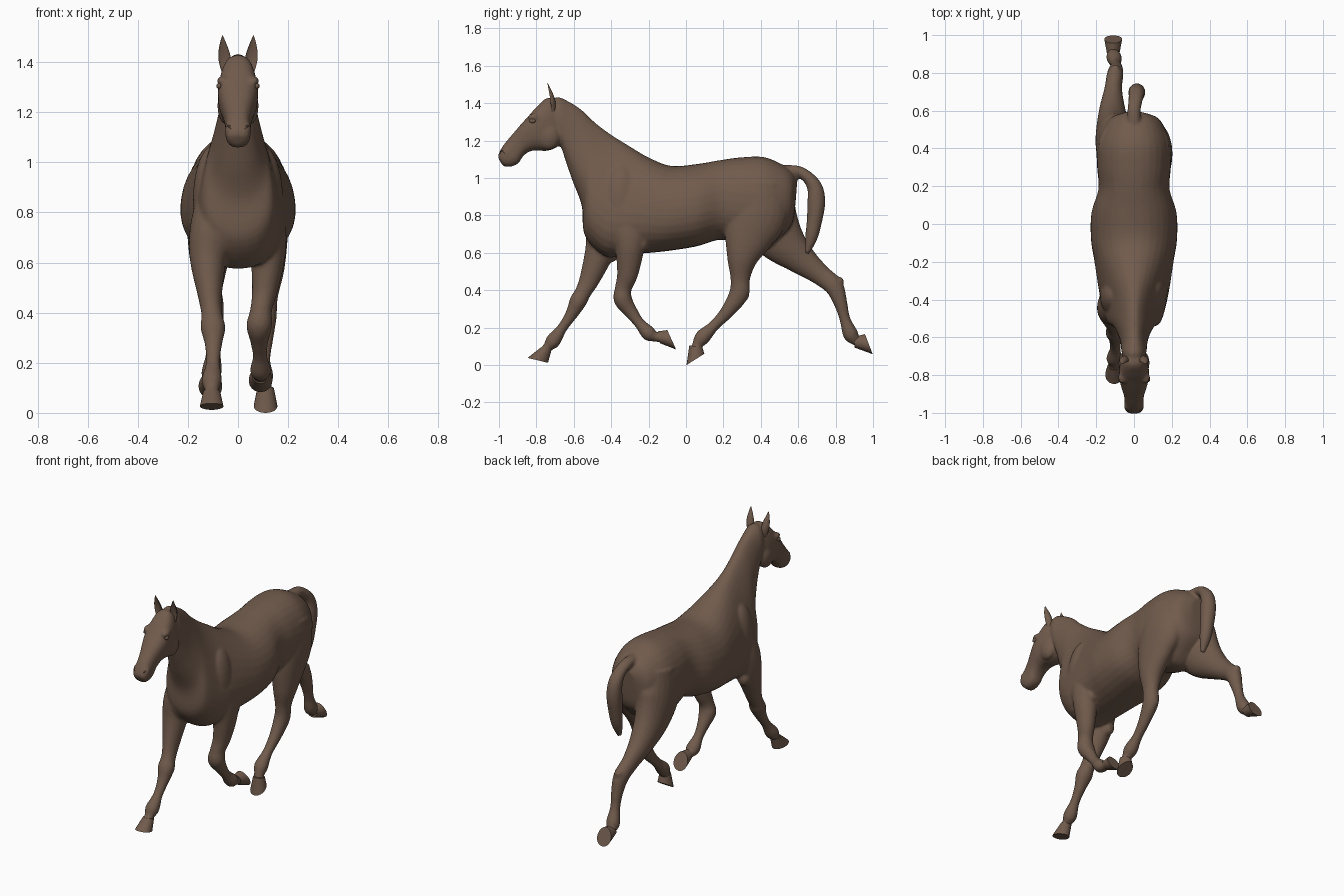
import bpy, bmesh, math
from mathutils import Vector

coat = bpy.data.materials.new("brown_coat")
coat.diffuse_color = (0.165, 0.105, 0.073, 1)


def spline(rows, n=5):
    """Catmull-Rom resampling of rows of numbers."""
    out = []
    for i in range(len(rows) - 1):
        a, b, c, d = (rows[max(i - 1, 0)], rows[i], rows[i + 1], rows[min(i + 2, len(rows) - 1)])
        for s in range(n):
            t = s / n
            out.append([0.5 * (2 * q + (r - p) * t + (2 * p - 5 * q + 4 * r - u) * t * t
                               + (3 * q - p - 3 * r + u) * t ** 3)
                        for p, q, r, u in zip(a, b, c, d)])
    return out + [list(rows[-1])]


def finish(name, bm):
    me = bpy.data.meshes.new(name)
    bm.to_mesh(me)
    bm.free()
    me.materials.append(coat)
    ob = bpy.data.objects.new(name, me)
    bpy.context.collection.objects.link(ob)
    return ob


def loft(name, rings):
    bm = bmesh.new()
    vs = [[bm.verts.new(p) for p in r] for r in rings]
    n = len(vs[0])
    for a, b in zip(vs, vs[1:]):
        for i in range(n):
            j = (i + 1) % n
            bm.faces.new((a[i], a[j], b[j], b[i]))
    bm.faces.new(vs[0])
    bm.faces.new(vs[-1])
    bmesh.ops.recalc_face_normals(bm, faces=bm.faces)
    return finish(name, bm)


def slices(name, rows, x=0.0, n=32, smooth=True, e=1.0):
    """Rows: top y, top z, bottom y, bottom z, half width, egg factor; e < 1 is boxier."""
    rings = []
    for yt, zt, yb, zb, w, k in (spline(rows) if smooth else rows):
        ring = []
        for i in range(n):
            t = 2 * math.pi * i / n
            c, s = (math.copysign(abs(v) ** e, v) for v in (math.cos(t), math.sin(t)))
            ring.append((x + w * s * (1 + k * c),
                         (yt + yb) / 2 + (yt - yb) / 2 * c,
                         (zt + zb) / 2 + (zt - zb) / 2 * c))
        rings.append(ring)
    return loft(name, rings)


def limb(name, rows, side=1, n=24):
    """Rows: x, y, z, radius in profile, radius across."""
    rows = spline(rows)
    rings = []
    for i, (x, y, z, r, w) in enumerate(rows):
        a, b = rows[max(i - 1, 0)], rows[min(i + 1, len(rows) - 1)]
        d = Vector((0, b[1] - a[1], b[2] - a[2])).normalized()
        nrm = Vector((0, -d.z, d.y))
        c = Vector((side * x, y, z))
        rings.append([c + Vector((w * math.cos(t), 0, 0)) + nrm * r * math.sin(t)
                      for t in (2 * math.pi * k / n for k in range(n))])
    return loft(name, rings)


def blob(name, loc, size):
    bm = bmesh.new()
    bmesh.ops.create_uvsphere(bm, u_segments=24, v_segments=16, radius=1)
    for v in bm.verts:
        v.co = Vector([l + s * c for l, s, c in zip(loc, size, v.co)])
    return finish(name, bm)


# torso and neck, from rump to poll
parts = [slices("horse_body", [
    (.595, .99, .585, .86, .05, 0), (.56, 1.04, .565, .75, .125, 0),
    (.50, 1.08, .49, .67, .17, 0), (.41, 1.113, .41, .61, .197, 0),
    (.29, 1.11, .30, .63, .195, 0), (.18, 1.095, .19, .67, .188, -.05),
    (.06, 1.075, .06, .635, .224, -.1), (-.08, 1.065, -.08, .612, .226, -.12),
    (-.20, 1.11, -.19, .60, .205, -.2), (-.31, 1.175, -.32, .59, .18, -.35),
    (-.39, 1.225, -.43, .58, .158, -.42), (-.45, 1.268, -.54, .69, .132, -.42),
    (-.505, 1.313, -.557, .85, .102, -.35), (-.555, 1.362, -.605, .98, .08, -.25),
    (-.62, 1.405, -.64, 1.08, .070, -.12), (-.685, 1.433, -.67, 1.17, .066, 0),
    (-.73, 1.41, -.71, 1.24, .045, 0)], e=.92)]

# head
parts.append(slices("head", [
    (-.69, 1.42, -.66, 1.24, .05, 0), (-.745, 1.427, -.685, 1.17, .069, 0),
    (-.797, 1.382, -.745, 1.145, .079, .05), (-.837, 1.337, -.80, 1.148, .077, .08),
    (-.884, 1.285, -.84, 1.14, .066, .05), (-.925, 1.237, -.872, 1.115, .055, 0),
    (-.965, 1.19, -.895, 1.08, .050, 0), (-.992, 1.15, -.93, 1.062, .050, .1),
    (-1.005, 1.115, -.965, 1.060, .038, .1), (-1.0, 1.1, -.985, 1.073, .016, 0)], e=.78))

# right fore leg, folded
parts.append(limb("right_fore_leg", [
    (.10, -.31, .90, .09, .06), (.112, -.30, .76, .11, .078), (.12, -.30, .63, .08, .07),
    (.108, -.312, .49, .057, .052), (.092, -.335, .41, .045, .044), (.085, -.337, .35, .049, .052),
    (.085, -.295, .285, .037, .036), (.088, -.25, .225, .029, .029),
    (.09, -.20, .17, .040, .042), (.09, -.165, .152, .027, .030), (.09, -.13, .147, .028, .032)]))
# left fore leg, reaching forward
parts.append(limb("left_fore_leg", [
    (.10, -.39, .88, .09, .06), (.112, -.43, .74, .10, .08), (.12, -.46, .61, .08, .072),
    (.112, -.515, .46, .055, .047), (.104, -.55, .39, .044, .042), (.10, -.577, .34, .046, .05),
    (.098, -.61, .275, .034, .035), (.10, -.66, .20, .027, .028),
    (.105, -.71, .13, .040, .041), (.105, -.74, .095, .026, .029), (.105, -.765, .07, .026, .03)], -1))
# right hind leg, under the body
parts.append(limb("right_hind_leg", [
    (.095, .40, .98, .13, .09), (.10, .38, .82, .168, .103), (.115, .335, .69, .135, .083),
    (.12, .30, .565, .082, .064), (.115, .29, .46, .052, .044), (.11, .283, .38, .053, .044),
    (.105, .22, .285, .037, .034), (.10, .15, .21, .029, .029),
    (.10, .09, .15, .041, .041), (.105, .062, .11, .029, .030), (.11, .055, .08, .028, .032)]))
# left hind leg, stretched behind
parts.append(limb("left_hind_leg", [
    (.095, .40, .98, .13, .09), (.10, .42, .82, .168, .103), (.11, .50, .68, .133, .09),
    (.115, .61, .57, .085, .068), (.11, .715, .485, .057, .047), (.10, .79, .422, .051, .044),
    (.095, .825, .335, .037, .035), (.098, .85, .245, .029, .029),
    (.105, .88, .165, .041, .041), (.11, .91, .13, .027, .029), (.11, .935, .122, .028, .031)], -1))
# tail
parts.append(limb("tail", [
    (0, .53, 1.04, .03, .035), (0, .60, 1.035, .03, .035), (.008, .655, 1.0, .033, .038),
    (.013, .69, .945, .042, .042), (.015, .697, .87, .048, .045), (.015, .688, .78, .042, .042),
    (.015, .67, .68, .033, .034), (.015, .645, .595, .012, .015)]))

# points of hock and elbow
parts += [blob("hock_point", (-.10, .822, .448), (.026, .022, .024)),
          blob("hock_point", (.108, .316, .375), (.026, .022, .03)),
          blob("elbow", (.13, -.235, .655), (.04, .035, .05)),
          blob("elbow", (-.13, -.395, .60), (.04, .035, .05))]

# cheeks, brows, shoulders and breast
for s in (-1, 1):
    back = .04 if s > 0 else 0
    parts.append(blob("cheek", (s * .045, -.735, 1.225), (.037, .062, .075)))
    parts.append(blob("brow", (s * .062, -.812, 1.325), (.022, .034, .02)))
    parts.append(blob("nostril_swell", (s * .034, -.965, 1.135), (.02, .022, .026)))
    parts.append(blob("shoulder", (s * .095, -.385 + back, .85), (.085, .11, .22)))
    parts.append(blob("breast", (s * .07, -.455 + back * .8, .74), (.085, .085, .13)))

# fuse everything into one smooth skin
bpy.ops.object.select_all(action='DESELECT')
for p in parts:
    p.select_set(True)
body = parts[0]
bpy.context.view_layer.objects.active = body
bpy.ops.object.join()
m = body.modifiers.new("fuse", 'REMESH')
m.mode = 'VOXEL'
m.voxel_size = 0.008
m.use_smooth_shade = True
m2 = body.modifiers.new("soften", 'SMOOTH')
m2.factor = 0.5
m2.iterations = 7
for name in ("fuse", "soften"):
    bpy.ops.object.modifier_apply(modifier=name)
if not body.data.materials:
    body.data.materials.append(coat)

# hooves: coronet, wall and sole slices
small = []
for name, x, top, sole in [
    ("left_fore_hoof", -.105, (-.775, .095, -.718, .083), (-.847, .038, -.738, .012)),
    ("right_fore_hoof", .09, (-.14, .117, -.15, .18), (-.053, .083, -.1, .187)),
    ("left_hind_hoof", -.11, (.9, .094, .905, .152), (.998, .058, .957, .165)),
    ("right_hind_hoof", .11, (.018, .105, .088, .095), (.003, 0, .098, .06))]:
    rim = tuple(a + (b - a) * .85 for a, b in zip(top, sole))
    small.append(slices(name, [top + (.033, 0), rim + (.045, .1), sole + (.047, .1)], x, 24, False))

# ears: tapering cups, hollow at the front
for s in (-1, 1):
    rings = []
    for x, y, z, w, d in spline([(.046, -.712, 1.35, .016, .022), (.051, -.713, 1.40, .025, .026),
                                 (.056, -.72, 1.44, .022, .022), (.060, -.732, 1.48, .011, .011),
                                 (.062, -.74, 1.507, .001, .001)]):
        ring = []
        for i in range(20):
            t = 2 * math.pi * i / 20
            dy = math.sin(t)
            ring.append((s * (x + w * math.cos(t)), y + d * (dy if dy > 0 else -.35 * dy) - d * .4, z))
        rings.append(ring)
    small.append(loft("ear", rings))
    # eyes and nostril rims
    small.append(blob("eye", (s * .075, -.820, 1.305), (.011, .017, .012)))
    bpy.ops.mesh.primitive_torus_add(location=(s * .038, -.980, 1.132), major_radius=.013,
                                     minor_radius=.005, major_segments=20, minor_segments=8,
                                     rotation=(math.radians(90), 0, s * math.radians(50)))
    rim = bpy.context.object
    rim.name = "nostril"
    rim.data.materials.append(coat)
    small.append(rim)

for ob in small:
    bpy.ops.object.select_all(action='DESELECT')
    ob.select_set(True)
    bpy.context.view_layer.objects.active = ob
    bpy.ops.object.shade_smooth_by_angle(angle=math.radians(40))
